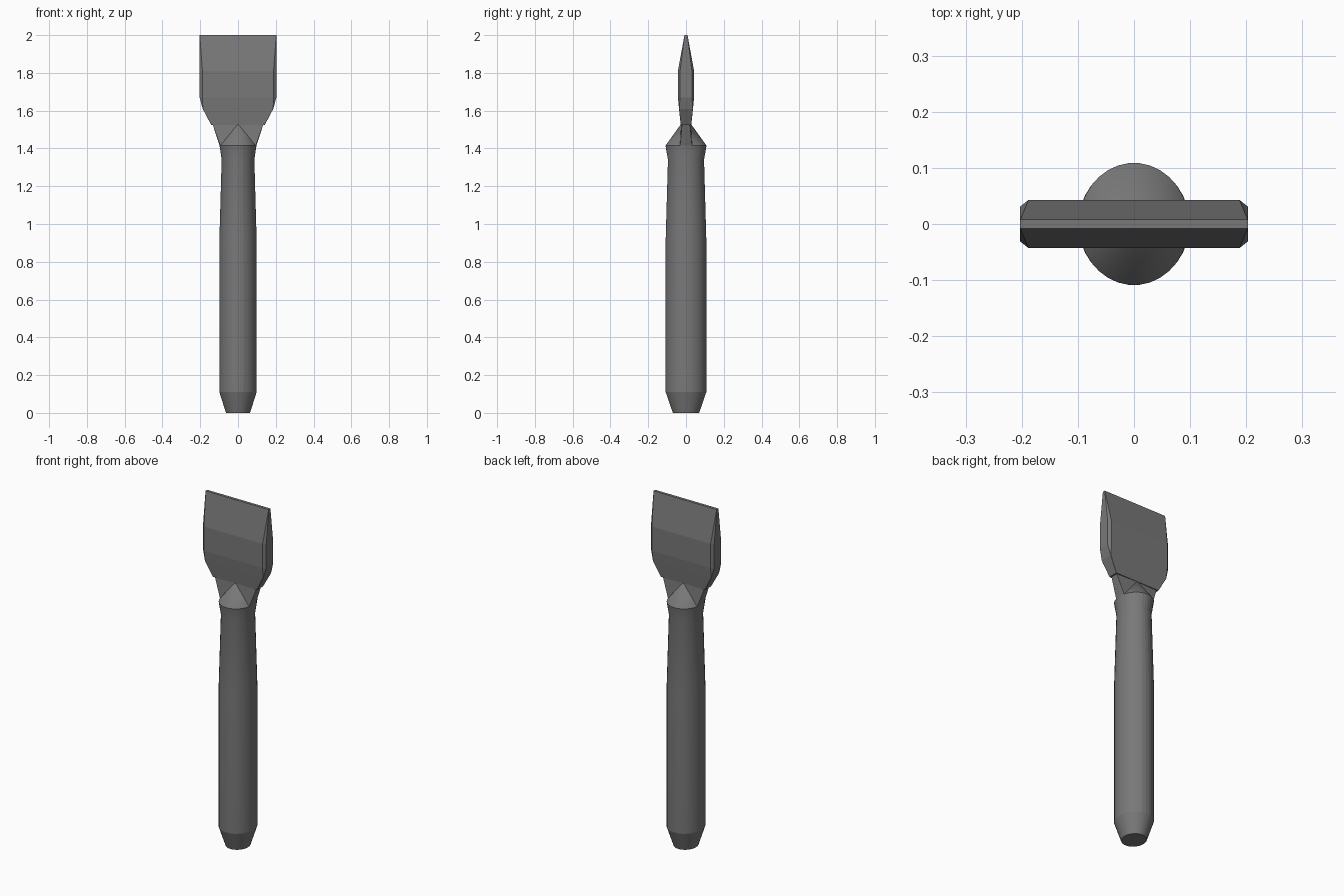
import bpy, math

if "Cube" in bpy.data.objects:
    bpy.data.objects.remove(bpy.data.objects["Cube"])

# Dark grey metal shared by all parts
dark = bpy.data.materials.new("dark_grey")
dark.diffuse_color = (.19, .19, .19, 1)
dark.use_nodes = True
dark.node_tree.nodes["Principled BSDF"].inputs["Base Color"].default_value = dark.diffuse_color

def make_object(name, verts, faces, smooth=None):
    mesh = bpy.data.meshes.new(name)
    mesh.from_pydata(verts, [], faces)
    mesh.update()
    mesh.materials.append(dark)
    obj = bpy.data.objects.new(name, mesh)
    bpy.context.collection.objects.link(obj)
    bpy.ops.object.select_all(action='DESELECT')
    obj.select_set(True)
    bpy.context.view_layer.objects.active = obj
    bpy.ops.object.mode_set(mode='EDIT')
    bpy.ops.mesh.select_all(action='SELECT')
    bpy.ops.mesh.normals_make_consistent(inside=False)
    bpy.ops.object.mode_set(mode='OBJECT')
    if smooth:
        bpy.ops.object.shade_smooth_by_angle(angle=math.radians(smooth))
    return obj

def loft(name, rings, smooth=None):
    """Join equal-length rings with quads and cap both ends."""
    n = len(rings[0])
    verts = [p for ring in rings for p in ring]
    faces = [(r*n + i, r*n + (i+1) % n, (r+1)*n + (i+1) % n, (r+1)*n + i)
             for r in range(len(rings) - 1) for i in range(n)]
    faces += [tuple(range(n)), tuple(range(len(verts) - n, len(verts)))]
    return make_object(name, verts, faces, smooth)

N = 32
def ellipse(z, rx, ry):
    return [(rx * math.cos(2*math.pi*(i + 0.5)/N),
             ry * math.sin(2*math.pi*(i + 0.5)/N), z) for i in range(N)]

# Handle: oval grip with tapered foot and flared collar
handle_profile = [(0, .064, .070), (.11, .099, .108), (.92, .099, .108),
                  (1.34, .087, .096), (1.415, .098, .109)]
loft("handle", [ellipse(*p) for p in handle_profile], 12)

# Neck: oval base fanning into a narrow strip under the blade
base = ellipse(1.415, .098, .109)
top = [(.135, .021, 1.53), (0, .026, 1.53), (-.135, .021, 1.53),
       (-.135, -.021, 1.53), (0, -.026, 1.53), (.135, -.021, 1.53)]
R, B, L, F = N, N + 1, N + 2, N + 4      # top corner indices
k, h = 1, N // 2                         # fan margin, half turn
neck_faces = []
for start, right, apex, left in ((0, R, B, L), (h, N + 3, F, N + 5)):
    a, b = start + k, start + h - 1 - k
    neck_faces += [(i, i + 1, apex) for i in range(a, b)]
    neck_faces += [(a, apex, right), (b, left, apex)]
for centre, c0, c1 in ((0, N + 5, R), (h, L, N + 3)):
    idx = [(centre + j) % N for j in range(-k - 1, k + 1)]
    neck_faces += [(idx[i], idx[i + 1], c0 if i < k else c1)
                   for i in range(len(idx) - 1)]
    neck_faces.append((idx[k], c1, c0))
neck_faces += [tuple(range(N)), tuple(range(N, N + 6))]
make_object("neck", base + top, neck_faces, 14)

# Blade: wedge whose side chamfers run out at the tip and shoulders
def blade_section(z, xi, xo, yi, ye):
    return [(xi, yi, z), (-xi, yi, z), (-xo, ye, z), (-xo, -ye, z),
            (-xi, -yi, z), (xi, -yi, z), (xo, -ye, z), (xo, ye, z)]

blade_levels = [(1.525, .141, .142, .028, .027), (1.61, .186, .187, .037, .036),
                (1.67, .188, .203, .043, .031), (1.81, .188, .203, .043, .031),
                (2.0, .2025, .203, .008, .0075)]
loft("blade", [blade_section(*s) for s in blade_levels])
